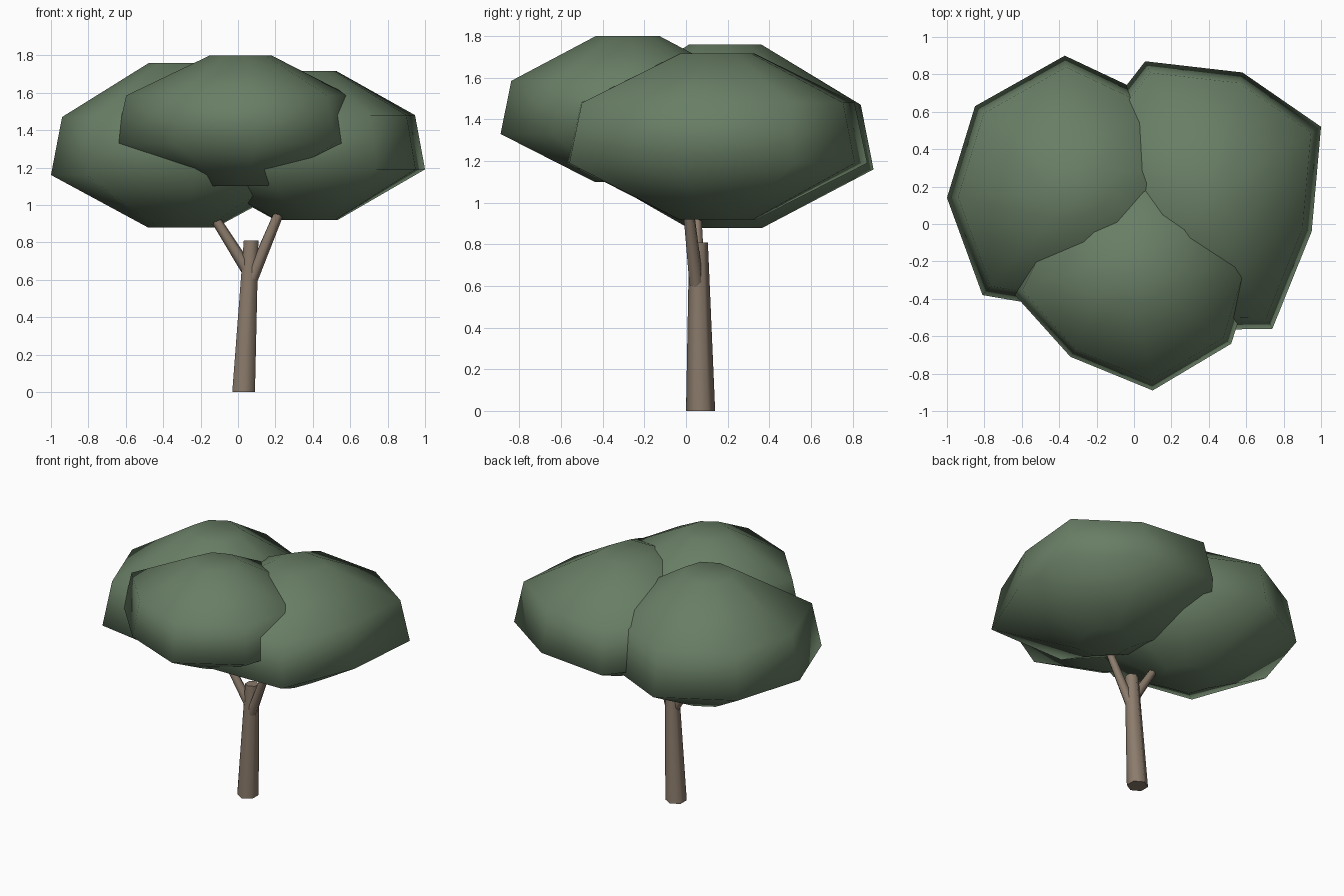
import bpy, bmesh
from math import cos, sin, pi
from mathutils import Vector

if "Cube" in bpy.data.objects:
    bpy.data.objects.remove(bpy.data.objects["Cube"])


def material(name, rgb):
    m = bpy.data.materials.new(name)
    m.diffuse_color = (*rgb, 1)
    m.use_nodes = True
    m.node_tree.nodes["Principled BSDF"].inputs["Base Color"].default_value = m.diffuse_color
    return m


leaf = material("leaf_green", (0.14, 0.21, 0.13))
bark = material("bark_brown", (0.26, 0.20, 0.15))


def loft(name, rings, mat):
    """Skin a stack of equal-sized rings and cap both ends."""
    bm = bmesh.new()
    loops = [[bm.verts.new(p) for p in ring] for ring in rings]
    n = len(loops[0])
    for a, b in zip(loops, loops[1:]):
        for i in range(n):
            j = (i + 1) % n
            bm.faces.new((a[i], a[j], b[j], b[i]))
    bm.faces.new(loops[0][::-1])
    bm.faces.new(loops[-1])
    bmesh.ops.recalc_face_normals(bm, faces=bm.faces)
    me = bpy.data.meshes.new(name)
    bm.to_mesh(me)
    bm.free()
    me.materials.append(mat)
    ob = bpy.data.objects.new(name, me)
    bpy.context.collection.objects.link(ob)
    bpy.context.view_layer.objects.active = ob
    ob.select_set(True)
    return ob


def foliage(name, center, levels, outline):
    """Irregular eight-sided clump: outline scaled about the centre per level."""
    cx, cy = center
    rings = [[(cx + (x - cx) * s, cy + (y - cy) * s, z) for x, y in outline]
             for z, s in zip(levels, (0.26, 1.0, 0.915, 0.25))]
    ob = loft(name, rings, leaf)
    ob.data.polygons.foreach_set("use_smooth", [True] * len(ob.data.polygons))


def limb(name, p0, r0, p1, r1, horizontal=False):
    """Tapered six-sided limb between two points."""
    p0, p1 = Vector(p0), Vector(p1)
    q = (p1 - p0).to_track_quat('Z', 'Y')
    rings = []
    for p, r in ((p0, r0), (p1, r1)):
        ring = []
        for i in range(6):
            a = pi / 2 + i * pi / 3
            d = Vector((r * cos(a), r * sin(a), 0))
            ring.append(p + (d if horizontal else q @ d))
        rings.append(ring)
    ob = loft(name, rings, bark)
    ob.data.polygons.foreach_set("use_smooth", [len(f.vertices) == 4 for f in ob.data.polygons])


# Crown clumps
foliage("left_foliage", (-0.30, 0.18), (0.88, 1.16, 1.47, 1.76),
        [(-.37, .90), (-.85, .63), (-1, .14), (-.81, -.38),
         (-.23, -.48), (.24, -.26), (.40, .25), (.14, .66)])
foliage("right_foliage", (0.37, 0.15), (0.92, 1.19, 1.48, 1.715),
        [(.06, .87), (.58, .81), (1, .52), (.95, -.04),
         (.74, -.56), (.14, -.57), (-.26, -.14), (-.29, .42)])
foliage("front_foliage", (0.02, -0.28), (1.10, 1.33, 1.585, 1.80),
        [(.52, -.64), (.10, -.89), (-.34, -.71), (-.655, -.36),
         (-.40, .15), (.06, .33), (.46, .16), (.65, -.22)])

# Trunk and branches
limb("trunk", (0.03, 0.07, 0), 0.07, (0.07, 0.06, 0.81), 0.045, True)
limb("left_branch", (0.065, 0.06, 0.63), 0.035, (-0.15, 0.05, 0.97), 0.025)
limb("right_branch", (0.075, 0.05, 0.61), 0.035, (0.25, 0.005, 1.03), 0.025)
